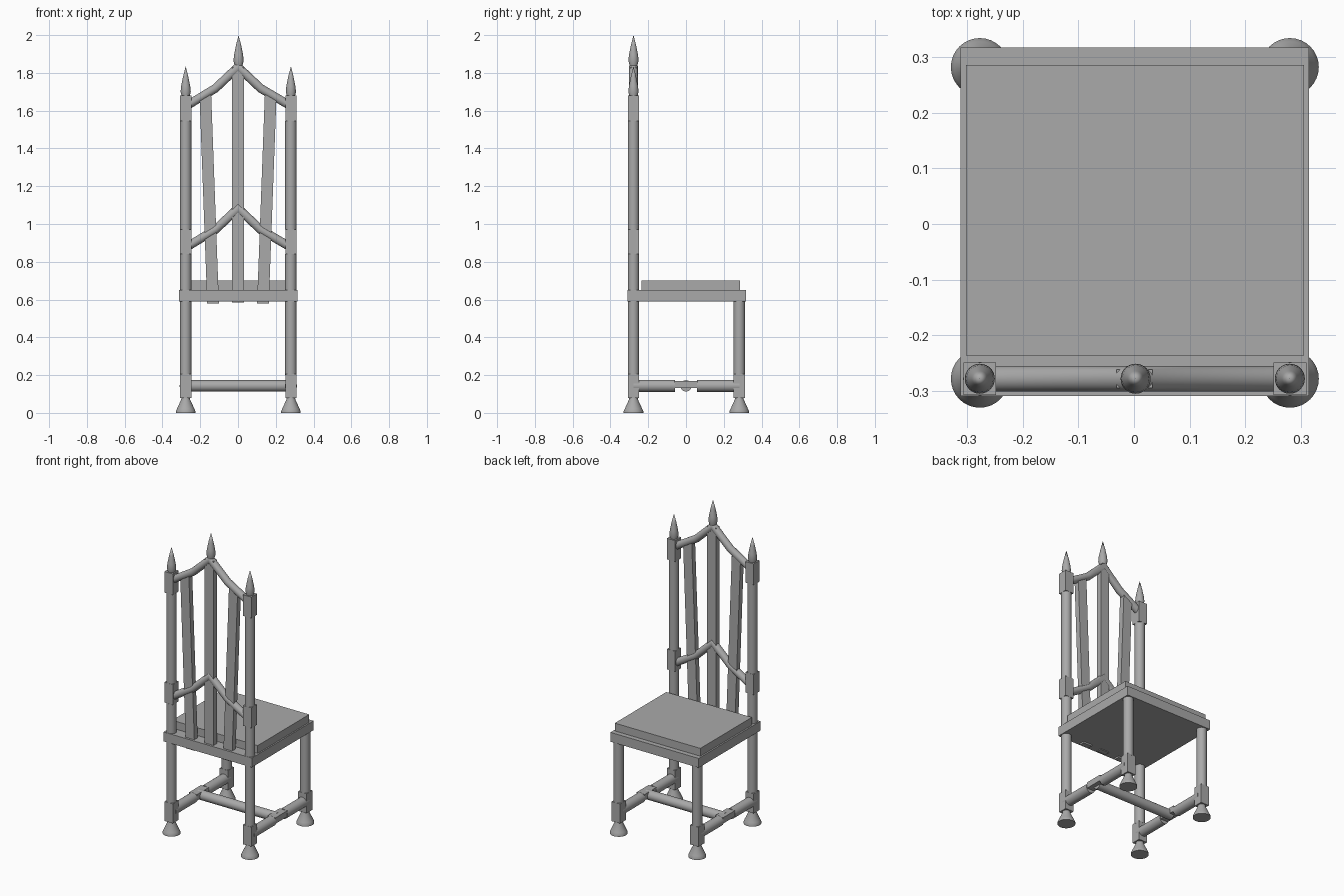
import bpy, bmesh, math
from mathutils import Vector

cube = bpy.data.objects.get("Cube")
if cube:
    bpy.data.objects.remove(cube, do_unlink=True)

grey = bpy.data.materials.new("plain grey")
grey.use_nodes = True
grey.diffuse_color = (0.4, 0.4, 0.4, 1)
grey.node_tree.nodes["Principled BSDF"].inputs["Base Color"].default_value = (0.4, 0.4, 0.4, 1)


def finish(name, bm, smooth=False):
    mesh = bpy.data.meshes.new(name)
    bmesh.ops.recalc_face_normals(bm, faces=bm.faces)
    bm.to_mesh(mesh)
    bm.free()
    mesh.materials.append(grey)
    obj = bpy.data.objects.new(name, mesh)
    bpy.context.collection.objects.link(obj)
    if smooth:
        bpy.ops.object.select_all(action='DESELECT')
        obj.select_set(True)
        bpy.context.view_layer.objects.active = obj
        bpy.ops.object.shade_smooth_by_angle(angle=math.radians(35))
    return obj


def box(name, lo, hi, lean=0):
    """Box between two corners; lean shifts its top sideways."""
    bm = bmesh.new()
    bmesh.ops.create_cube(bm, size=1)
    lo, hi = Vector(lo), Vector(hi)
    for v in bm.verts:
        top = v.co.z > 0
        v.co = Vector([l + (c + 0.5) * (h - l) for l, h, c in zip(lo, hi, v.co)])
        if top:
            v.co.x += lean
    return finish(name, bm)


def lathe(name, profile, x, y):
    """Turned part from (radius, height) pairs."""
    bm = bmesh.new()
    pts = [bm.verts.new((x + r, y, z)) for r, z in profile]
    edges = [bm.edges.new(p) for p in zip(pts, pts[1:])]
    bmesh.ops.spin(bm, geom=pts + edges, cent=(x, y, 0), axis=(0, 0, 1),
                   angle=2 * math.pi, steps=32)
    bmesh.ops.remove_doubles(bm, verts=bm.verts, dist=1e-5)
    return finish(name, bm, True)


def tube(name, points, r, sides=24):
    """Round rod along a path, mitred at its bends."""
    bm = bmesh.new()
    pts = [Vector(p) for p in points]
    dirs = [(b - a).normalized() for a, b in zip(pts, pts[1:])]
    rings = []
    for i, p in enumerate(pts):
        before, after = dirs[max(i - 1, 0)], dirs[min(i, len(dirs) - 1)]
        t = (before + after).normalized()
        ref = Vector((0, 1, 0)) if abs(t.y) < 0.9 else Vector((0, 0, 1))
        u = t.cross(ref).normalized()
        w = u.cross(t)
        stretch = 1 / t.dot(after)
        rings.append([bm.verts.new(p + r * (u * stretch * math.cos(a) + w * math.sin(a)))
                      for a in (2 * math.pi * k / sides for k in range(sides))])
    for a, b in zip(rings, rings[1:]):
        for k in range(sides):
            n = (k + 1) % sides
            bm.faces.new((a[k], a[n], b[n], b[k]))
    bm.faces.new(rings[0])
    bm.faces.new(rings[-1])
    return finish(name, bm, True)


def block(name, x, y, z0, z1, h=0.0295):
    return box(name, (x - h, y - h, z0), (x + h, y + h, z1))


def finial(name, x, z):
    lathe(name, [(0, z), (0.021, z), (0.027, z + 0.025), (0.024, z + 0.055),
                 (0.014, z + 0.105), (0, z + 0.16)], x, BACK)


BACK, FRONT, ROD, MID = -0.278, 0.282, 0.03, 0.143

# Legs, feet and side stretchers
for side, x in (("right", -0.277), ("left", 0.28)):
    for end, y in (("back", BACK), ("front", FRONT)):
        tag = f"{end}_{side}"
        lathe(f"foot_{tag}", [(0, 0), (0.052, 0), (0.052, 0.008), (0.046, 0.022),
                              (0.024, 0.07), (0.022, 0.085), (0, 0.085)], x, y)
        block(f"leg_block_{tag}", x, y, 0.08, 0.205)
        tube(f"leg_{tag}", [(x, y, 0.2), (x, y, 0.6)], ROD)
        s = math.copysign(1, y)
        tube(f"side_stretcher_{tag}", [(x, y, MID), (x, s * 0.058, MID)], 0.032)
    box(f"stretcher_block_{side}", (x - 0.028, -0.06, 0.132), (x + 0.028, 0.06, 0.17))

    # Back posts with square blocks and pointed tops
    for part, z0, z1 in (("lower", 0.64, 0.84), ("upper", 0.97, 1.545)):
        tube(f"{part}_post_{side}", [(x, BACK, z0), (x, BACK, z1)], ROD)
    for part, z0, z1 in (("middle", 0.84, 0.97), ("top", 1.545, 1.68)):
        block(f"{part}_post_block_{side}", x, BACK, z0, z1)
    finial(f"post_finial_{side}", x, 1.675)

    # Leaning outer slats
    s = math.copysign(1, x)
    box(f"outer_slat_{side}", (s * 0.132 - 0.031, BACK - 0.017, 0.58),
        (s * 0.132 + 0.031, BACK + 0.017, 1.685), lean=s * 0.041)

tube("cross_stretcher", [(-0.28, 0, MID), (0.28, 0, MID)], ROD)

# Seat and cushion
box("seat", (-0.312, -0.309, 0.59), (0.314, 0.317, 0.65))
box("cushion", (-0.302, -0.236, 0.65), (0.305, 0.286, 0.70))

# Centre slat, arched rails and centre finial
box("centre_slat", (-0.031, BACK - 0.017, 0.585), (0.033, BACK + 0.017, 1.83))
for name, z in (("lower_rail", 0.89), ("top_rail", 1.638)):
    tube(name, [(-0.26, BACK, z - 0.005), (-0.12, BACK, z + 0.08), (0, BACK, z + 0.193),
                (0.12, BACK, z + 0.08), (0.265, BACK, z - 0.005)], 0.023)
finial("centre_finial", 0.003, 1.84)
